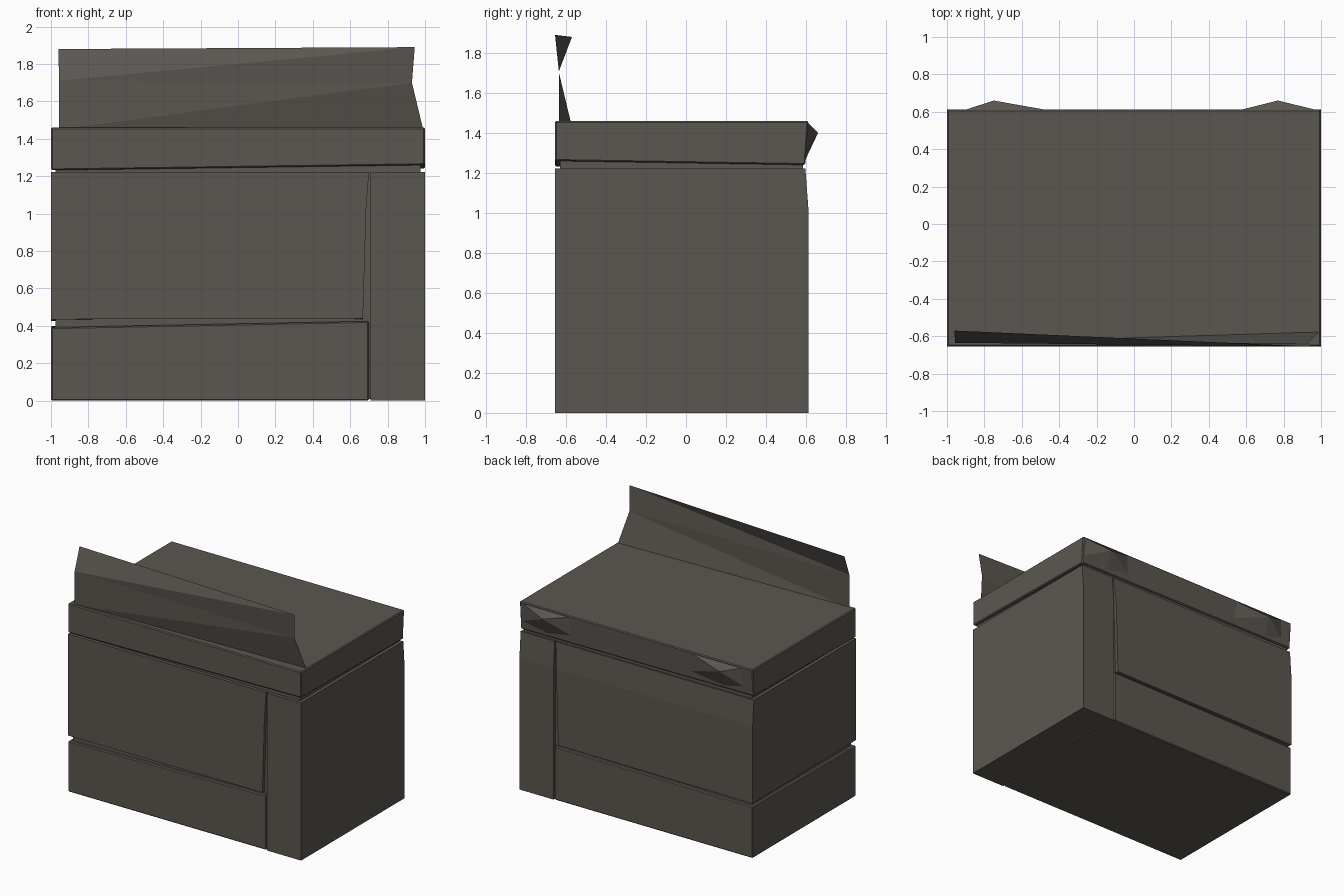
import bpy, bmesh

if "Cube" in bpy.data.objects:
    bpy.data.objects.remove(bpy.data.objects["Cube"])

mat = bpy.data.materials.new("dark_warm_grey")
mat.diffuse_color = (0.105, 0.095, 0.082, 1)
mat.use_nodes = True
mat.node_tree.nodes["Principled BSDF"].inputs["Base Color"].default_value = mat.diffuse_color


def make(name, verts, faces, bevel=0.0):
    """Flat-shaded part from a few points, with optional small chamfer."""
    mesh = bpy.data.meshes.new(name)
    mesh.from_pydata(verts, [], faces)
    bm = bmesh.new()
    bm.from_mesh(mesh)
    bmesh.ops.recalc_face_normals(bm, faces=bm.faces)
    bm.to_mesh(mesh)
    bm.free()
    mesh.materials.append(mat)
    ob = bpy.data.objects.new(name, mesh)
    bpy.context.collection.objects.link(ob)
    if bevel:
        mod = ob.modifiers.new("chamfer", 'BEVEL')
        mod.width = bevel
        mod.segments = 1
    return ob


BOX = [(0, 3, 2, 1), (4, 5, 6, 7), (0, 1, 5, 4), (1, 2, 6, 5), (2, 3, 7, 6), (3, 0, 4, 7)]


def block(name, xb, xt, yb, yt, zb, zt, bevel=0.007):
    """Box with separate bottom/top extents; zb, zt hold the heights of the
    front-left, front-right, back-right and back-left corners."""
    def ring(x, y, z):
        return [(x[0], y[0], z[0]), (x[1], y[0], z[1]), (x[1], y[1], z[2]), (x[0], y[1], z[3])]
    return make(name, ring(xb, yb, zb) + ring(xt, yt, zt), BOX, bevel)


def level(z):
    return (z,) * 4


FRONT, BACK = -0.655, 0.612
Y, Y_TOP = (FRONT, BACK), (FRONT, 0.597)

# Recessed core that shows in the seams
block("inner_core", (-0.975, 0.975), (-0.975, 0.975), (-0.63, 0.585), (-0.63, 0.585),
      level(0.01), level(1.35), 0)

# Lower drawer, its top edge rising to the right
block("lower_panel", (-1, 0.70), (-1, 0.70), Y, Y,
      level(0), (0.392, 0.425, 0.415, 0.40))

# Main panel in two tiers, leaning in at the top of the back
block("main_panel_lower", (-1, 0.668), (-1, 0.685), Y, Y,
      (0.435, 0.438, 0.43, 0.425), level(1.02), 0)
block("main_panel_upper", (-1, 0.685), (-1, 0.70), Y, Y_TOP,
      level(1.02), level(1.222), 0)

# Right side column
block("side_column_lower", (0.708, 1), (0.708, 1), Y, Y, level(0), level(1.02), 0)
block("side_column_upper", (0.708, 1), (0.708, 1), Y, Y_TOP, level(1.02), level(1.222), 0)

# Top slab with a slightly skewed lower edge
block("top_slab", (-1, 1), (-1, 1), (FRONT, 0.597), Y,
      (1.232, 1.26, 1.24, 1.25), level(1.46))

# Bulges on the back of the top slab
for side, left, apex, right in (("left", -0.92, -0.75, -0.44), ("right", 0.55, 0.77, 0.995)):
    make(side + "_back_bulge",
         [(left, 0.605, 1.455), (right, 0.605, 1.455), (right, 0.597, 1.30),
          (apex, 0.592, 1.255), (left, 0.597, 1.30), (apex, 0.66, 1.40)],
         [(0, 1, 5), (1, 2, 5), (2, 3, 5), (3, 4, 5), (4, 0, 5), (0, 4, 3, 2, 1)])

# Thin twisted upstand along the front edge
make("front_upstand",
     [(-0.957, -0.635, 1.45), (0.99, -0.575, 1.45),
      (-0.957, -0.635, 1.71), (0.93, -0.635, 1.70),
      (-0.96, -0.57, 1.88), (0.945, -0.655, 1.89)],
     [(0, 1, 3), (0, 3, 2), (2, 3, 5), (2, 5, 4)])
